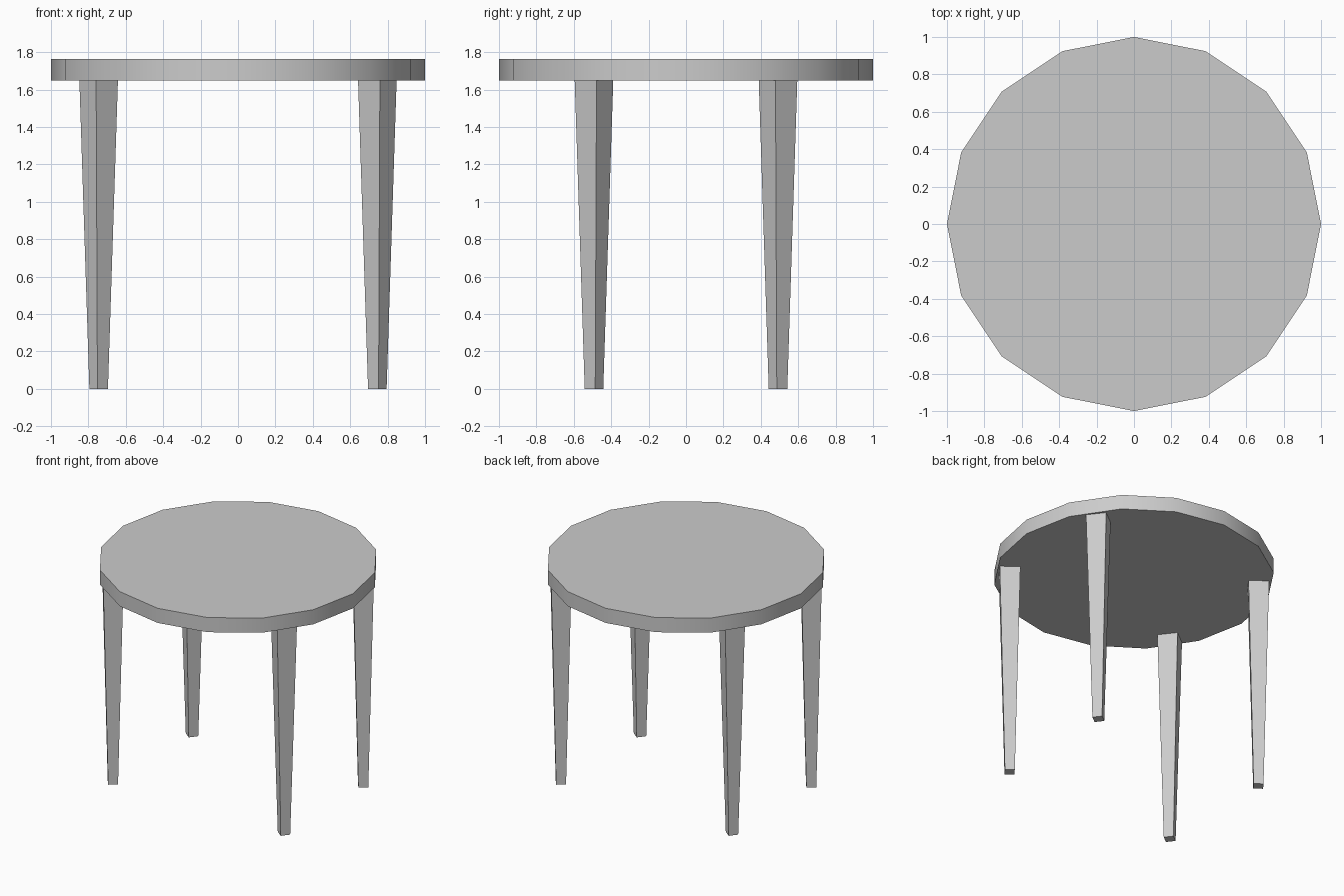
import bpy
from math import radians

if "Cube" in bpy.data.objects:
    bpy.data.objects.remove(bpy.data.objects["Cube"])

TOP_Z, UNDER_Z = 1.765, 1.65

# Round 16-sided table top
bpy.ops.mesh.primitive_cylinder_add(vertices=16, radius=1.0, depth=TOP_Z - UNDER_Z,
                                    location=(0, 0, (TOP_Z + UNDER_Z) / 2))
top = bpy.context.object
top.name = "table_top"
bpy.ops.object.shade_smooth_by_angle(angle=radians(30))


# Tapered square leg, turned towards the table centre
def add_leg(name, sx, sy):
    bpy.ops.mesh.primitive_cone_add(vertices=4, radius1=0.05, radius2=0.104, depth=UNDER_Z,
                                    location=(sx * 0.745, sy * 0.492, UNDER_Z / 2),
                                    rotation=(0, 0, radians(-7.5 * sx * sy)))
    bpy.context.object.name = name


for side, sx in (("left", -1), ("right", 1)):
    for end, sy in (("front", -1), ("back", 1)):
        add_leg(f"{end}_{side}_leg", sx, sy)
